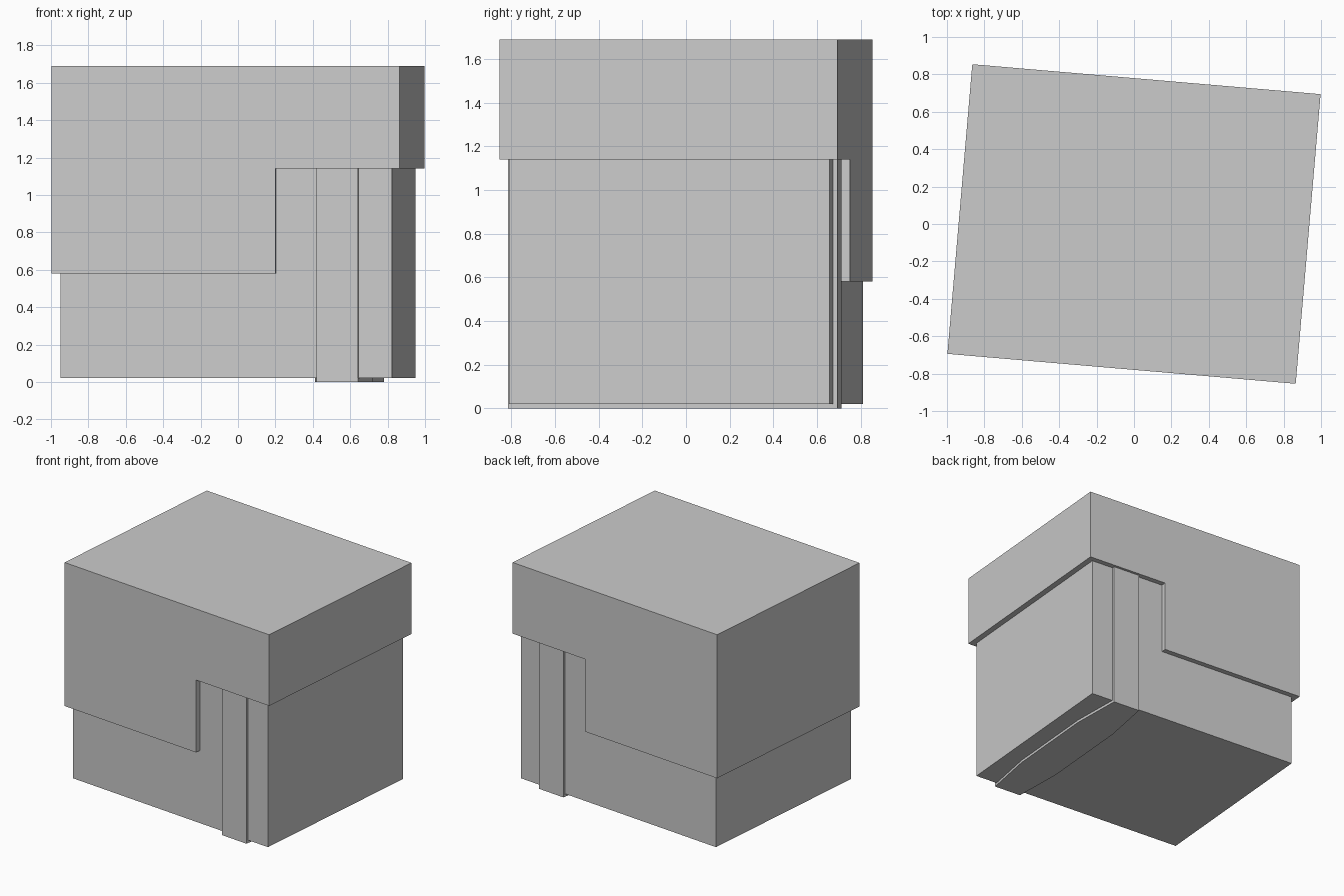
import bpy, bmesh, math
from mathutils import Matrix, Vector

if "Cube" in bpy.data.objects:
    bpy.data.objects.remove(bpy.data.objects["Cube"])

TURN = Matrix.Rotation(math.radians(-4.91), 4, 'Z')


def prism(name, outline, extrude):
    """Extrude a flat outline along a vector, turned to the box's heading."""
    bm = bmesh.new()
    face = bm.faces.new([bm.verts.new(p) for p in outline])
    result = bmesh.ops.extrude_face_region(bm, geom=[face], use_keep_orig=True)
    moved = [g for g in result["geom"] if isinstance(g, bmesh.types.BMVert)]
    bmesh.ops.translate(bm, vec=Vector(extrude), verts=moved)
    bmesh.ops.recalc_face_normals(bm, faces=bm.faces)
    bm.transform(TURN)
    mesh = bpy.data.meshes.new(name)
    bm.to_mesh(mesh)
    bm.free()
    obj = bpy.data.objects.new(name, mesh)
    bpy.context.collection.objects.link(obj)
    return obj


def box(name, x0, x1, y0, y1, z0, z1):
    return prism(name, [(x0, y0, z0), (x1, y0, z0), (x1, y1, z0), (x0, y1, z0)],
                 (0, 0, z1 - z0))


# Box body
W, D = 0.89, 0.737
box("box_body", -W, W, -D, D, 0.02, 1.15)

# Stepped lid, an L-shaped profile run front to back
LW, LD, STEP = 0.9345, 0.777, 0.268
lid = [(-LW, 0.58), (STEP, 0.58), (STEP, 1.14), (LW, 1.14), (LW, 1.69), (-LW, 1.69)]
prism("lid", [(x, -LD, z) for x, z in lid], (0, 2 * LD, 0))

# Strap: upright bands on the front and back
S0, S1, T = 0.487, 0.709, 0.02
for side, name in ((-1, "strap_front"), (1, "strap_back")):
    y0, y1 = sorted((side * D, side * (D + T)))
    box(name, S0, S1, y0, y1, 0.02, 1.14)

# Strap: base under the box, wider in the middle
E, K, B = D + T, 0.36, 0.043
base = [(S0, -E), (S1, -E), (S1 + B, -K), (S1 + B, K),
        (S1, E), (S0, E), (S0 - B, K), (S0 - B, -K)]
prism("strap_base", [(x, y, 0) for x, y in base], (0, 0, T))
